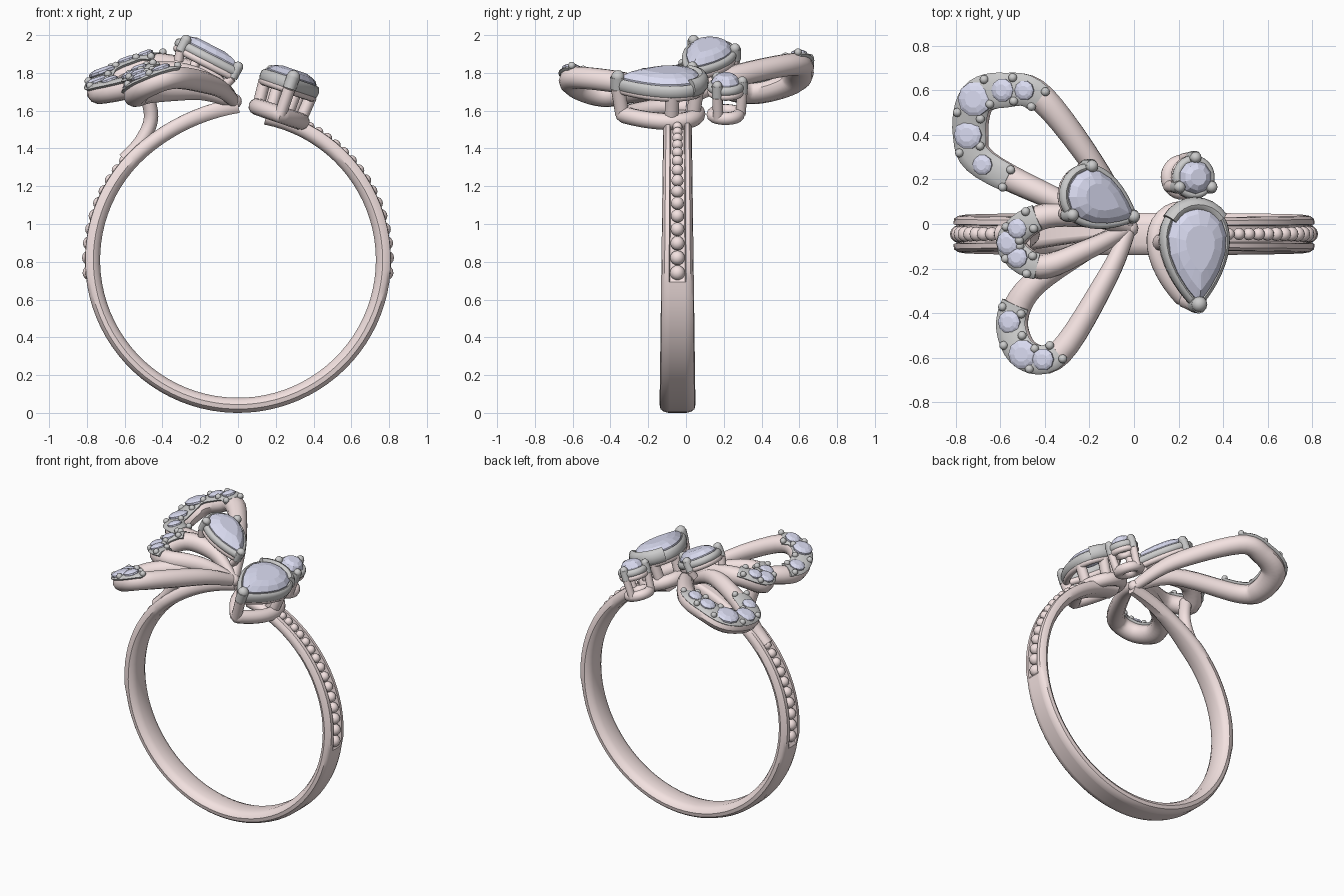
import bpy, bmesh
from math import sin, cos, pi, radians, degrees
from mathutils import Vector as V, Matrix

if "Cube" in bpy.data.objects:
    bpy.data.objects.remove(bpy.data.objects["Cube"])


def material(name, col):
    m = bpy.data.materials.new(name)
    m.diffuse_color = (*col, 1)
    m.use_nodes = True
    m.node_tree.nodes["Principled BSDF"].inputs["Base Color"].default_value = m.diffuse_color
    return m


ROSE = material("rose_metal", (0.90, 0.76, 0.75))
GREY = material("white_metal", (0.55, 0.56, 0.54))
STONE = material("pale_stone", (0.70, 0.71, 0.88))


def finish(name, bm, mat, smooth=True):
    bmesh.ops.recalc_face_normals(bm, faces=bm.faces[:])
    for f in bm.faces:
        f.smooth = smooth
    for e in bm.edges:
        e.smooth = e.calc_face_angle(0) < 0.65
    me = bpy.data.meshes.new(name)
    bm.to_mesh(me)
    bm.free()
    me.materials.append(mat)
    bpy.context.collection.objects.link(bpy.data.objects.new(name, me))


def spline(p, k=6):
    """Catmull-Rom curve through points."""
    q = [V(a) for a in [p[0], *p, p[-1]]]
    out = []
    for a, b, c, d in zip(q, q[1:], q[2:], q[3:]):
        for t in (j / k for j in range(k)):
            out.append(0.5 * (2 * b + (c - a) * t + (2 * a - 5 * b + 4 * c - d) * t * t
                              + (3 * b - a - 3 * c + d) * t ** 3))
    return out + [q[-1]]


def oval(h=9, n=12):
    return lambda i, w: [(w * cos(2 * pi * j / n), min(w * 1.15, h) * sin(2 * pi * j / n)) for j in range(n)]


def sweep(name, pts, mat, up=(0, 0, 1), sec=oval(), closed=False):
    """Skin a section along (x, y, z, half width) points."""
    bm, rings, n = bmesh.new(), [], len(pts)
    P = [V(p[:3]) for p in pts]
    for i, p in enumerate(pts):
        a, b = (P[i - 1], P[(i + 1) % n]) if closed else (P[max(i - 1, 0)], P[min(i + 1, n - 1)])
        t = (b - a).normalized()
        s = t.cross(V(up(i) if callable(up) else up)).normalized()
        v = s.cross(t)
        rings.append([bm.verts.new(P[i] + s * x + v * y) for x, y in sec(i, p[3])])
    m = len(rings[0])
    for i in range(n if closed else n - 1):
        A, B = rings[i], rings[(i + 1) % n]
        for j in range(m):
            bm.faces.new((A[j], A[(j + 1) % m], B[(j + 1) % m], B[j]))
    if not closed:
        bm.faces.new(rings[0])
        bm.faces.new(rings[-1])
    finish(name, bm, mat)


def balls(name, items, mat):
    bm = bmesh.new()
    for c, r in items:
        bmesh.ops.create_uvsphere(bm, u_segments=12, v_segments=8, radius=r,
                                  matrix=Matrix.Translation(c))
    finish(name, bm, mat)


def frame(c, n, d=(1, 0, 0)):
    z = V(n).normalized()
    x = (V(d) - z * z.dot(V(d))).normalized()
    M = Matrix((x, z.cross(x), z)).transposed().to_4x4()
    M.translation = V(c)
    return M


def outline(a, b, pear, n):
    turn = [2 * pi * i / n for i in range(n)]
    return [(a * cos(t), b * sin(t) * (abs(sin(t / 2)) ** 0.85 / 0.79 if pear else 1)) for t in turn]


def gem(name, M, a, b, pear=False, n=10, crown=0.02):
    bm, rings = bmesh.new(), []
    cx = -0.2 * a if pear else 0
    for s, z in ((0.15, -0.05), (1, -0.006), (1, 0.006), (0.8, crown * 0.7), (0.5, crown)):
        rings.append([bm.verts.new(M @ V((cx + (x - cx) * s, y * s, z)))
                      for x, y in outline(a, b, pear, n)])
    for A, B in zip(rings, rings[1:]):
        for j in range(n):
            k = (j + 1) % n
            bm.faces.new((A[j], A[k], B[k]))
            bm.faces.new((A[j], B[k], B[j]))
    bm.faces.new(rings[0])
    bm.faces.new(rings[-1])
    finish(name, bm, STONE, False)


def hoop(name, M, a, b, z, r, mat, pear=False, h=9, part=slice(None)):
    pts = [(*(M @ V((x, y, z))), r) for x, y in outline(a, b, pear, 32)][part]
    tall = lambda i, w: [(x, y * h / w if h < 9 else y) for x, y in
                         ((w * cos(pi * j / 6), w * sin(pi * j / 6)) for j in range(12))]
    sweep(name, pts, mat, M.to_3x3() @ V((0, 0, 1)), tall, len(pts) == 32)


# ring band: open hoop with a bead channel in the upper part and a tapering left end
C, Y = 0.81, -0.045
band, groove = [], []
for i in range(85):
    deg = 11 + 349 * i / 84
    th, tail = radians(deg), max(0, (deg - 320) / 40)
    r = 0.770 + 0.048 * tail ** 2
    band.append((r * sin(th), Y + tail * 0.025, C + r * cos(th),
                 (0.085 - 0.01 * cos(th)) * (1 - 0.6 * tail)))
    groove.append(0.045 if 20 < deg < 98 or 262 < deg < 320 else 0)


def band_section(i, w):
    h, g = 0.04, groove[i]
    half = [(.5, -h), (.85, -h * .65), (1, -h * .1), (.95, h * .5), (.8, h * (.95 if g else .8)),
            (.52, h), (.46, h - g)]
    return [(w * x, y) for x, y in half] + [(-w * x, y) for x, y in reversed(half)]


sweep("ring_band", band, ROSE, lambda i: (band[i][0], 0, band[i][2] - C), band_section)

# graduated beads on both shoulders
for side, end, name in ((1, 25, "right_beads"), (-1, 41, "left_beads")):
    items, a = [], 95
    while a > end:
        r = 0.025 + 0.015 * (a - 25) / 70
        d = 0.826 - r
        items.append((V((side * d * sin(radians(a)), Y, C + d * cos(radians(a)))), r))
        a -= degrees(2 * r / 0.79)
    balls(name, items, ROSE)

# petal loops: stones sit at given positions along the loop
UP = V((-0.35, 0, 1)).normalized()
ROOT = (-.02, -.02, 1.65)


def petal(name, ctrl, wide, first, last, stones):
    path = spline([ROOT, *ctrl, ROOT])
    n = len(path) - 1
    loop = [(*p, .03 + (wide - .03) * sin(pi * i / n)) for i, p in enumerate(path)]
    sweep(name, loop, ROSE, UP, oval(0.06))
    plate = [(*(V(p[:3]) + UP * 0.042), p[3] * 1.03) for p in loop[int(first * 6):int(last * 6) + 1]]
    sweep(name + "_pave_plate", plate, GREY, UP, oval(0.02))
    pos = [path[round(s * 6)] + UP * 0.06 for s, r in stones]
    for k, (s, r) in enumerate(stones):
        gem(f"{name}_stone_{k + 1}", frame(pos[k], UP), r, r, crown=0.014 + r * 0.1)
    # little bead prongs on both sides of every gap and at the ends, kept on the plate
    at = [s for s, r in stones]
    spots = [(a + b) / 2 for a, b in zip(at, at[1:])] + [at[0] - .3 * (at[1] - at[0]) - .15, at[-1] + .4]
    prongs = []
    for f in spots:
        i = round(f * 6)
        s = (path[i + 1] - path[i - 1]).cross(UP).normalized() * loop[i][3] * 0.72
        prongs += [(path[i] + UP * 0.057 + s, 0.02), (path[i] + UP * 0.057 - s, 0.02)]
    balls(name + "_prongs", prongs, GREY)


petal("back_petal", [(-.15, .22, 1.77), (-.41, .56, 1.845), (-.57, .60, 1.81), (-.695, .56, 1.75),
                     (-.725, .40, 1.70), (-.66, .265, 1.705), (-.28, .08, 1.77)], .08, 2, 6.4,
      [(2.3, .045), (3, .052), (4, .078), (5, .065), (6, .046)])
petal("middle_petal", [(-.2, .03, 1.77), (-.42, .03, 1.80), (-.545, -.085, 1.735),
                       (-.42, -.19, 1.76), (-.2, -.11, 1.74)], .062, 2, 4,
      [(2.5, .045), (3, .054), (3.5, .048)])
petal("front_petal", [(-.12, -.24, 1.73), (-.33, -.575, 1.775), (-.48, -.585, 1.73),
                      (-.54, -.44, 1.68), (-.46, -.28, 1.70), (-.22, -.12, 1.71)], .068, 2, 4.5,
      [(2.4, .05), (3, .066), (4, .052)])

# strut under the middle petal and knot where the petals meet
strut = spline([(-.60, Y, 1.34), (-.51, Y, 1.44), (-.46, Y, 1.57), (-.50, -.08, 1.74)])
sweep("petal_strut", [(*p, .038) for p in strut], ROSE, (0, 1, 0))
balls("petal_joint", [(V(ROOT), 0.04)], ROSE)


def setting(name, M, a, b, pear, prongs, drop, base_r, tip, rim_h=0.025, bare=()):
    """Stone with rim, lower gallery, posts and rounded prong tips (bare posts end under the rim)."""
    gem(name + "_stone", M, a, b, pear, 16 if pear else 10, 0.045)
    hoop(name + "_rim", M, a * 1.05, b * 1.05, -rim_h, 0.02, GREY, pear, rim_h)
    hoop(name + "_seat", M, a, b, -0.03 - rim_h, 0.022, ROSE, pear)
    if base_r:
        hoop(name + "_gallery", M, a * .9, b * .9, -drop, base_r, ROSE, pear)
    caps = []
    for k, (x, y) in enumerate([*prongs, *bare]):
        top, mid, low = (M @ V((x * s, y * s, z)) for s, z in ((1, .006), (1, -.06), (.9, -drop)))
        sweep(f"{name}_post_{k + 1}", [(*low, tip * .9), (*mid, tip * .9)], ROSE, (0, 1, 0))
        if k < len(prongs):
            sweep(f"{name}_prong_{k + 1}", [(*mid, tip * .95), (*top, tip)], GREY, (0, 1, 0))
            caps.append((top, tip))
    balls(name + "_prong_tips", caps, GREY)


# tilted pear stone above the petals
M = frame((-.145, .105, 1.9), (.515, 0, 1), (.26, -.13, -.13))
setting("upper_pear", M, .175, .115, True, [(.175, 0), (-.11, .12), (-.11, -.12)], .11, 0, .028)
# large pear stone on the right end, with a wide collar at its round end
M = frame((.285, -.135, 1.775), (.34, 0, 1), (.03, -1, 0))
setting("large_pear", M, .215, .137, True, [(.225, 0)], .205, .045, .036, 0.036,
        [(-.06, .13), (-.06, -.13), (-.19, .05), (-.19, -.05)])
hoop("large_pear_collar", M, .222, .142, -.022, .034, GREY, True, .05, slice(12, 21))
# small round stone behind it
M = frame((.275, .21, 1.75), (.34, 0, 1), (0, 1, 0))
setting("small_round", M, .075, .075, False, [(.088, 0), (-.044, .076), (-.044, -.076)], .18, .034, .026)
